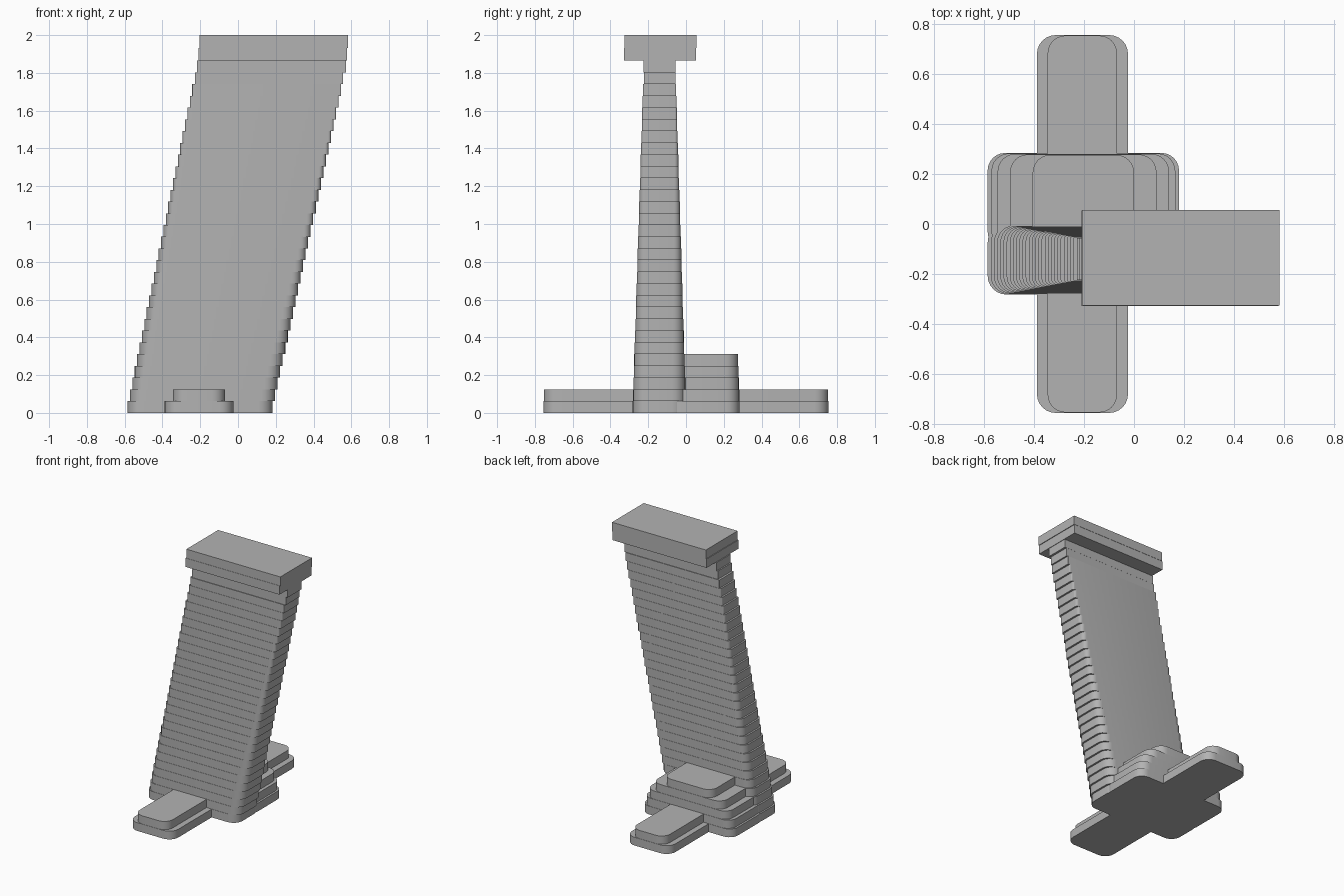
import bpy, bmesh, math

cube = bpy.data.objects.get("Cube")
if cube:
    bpy.data.objects.remove(cube, do_unlink=True)

grey = bpy.data.materials.new("concrete grey")
grey.use_nodes = True
colour = (0.45, 0.45, 0.45, 1)
grey.diffuse_color = colour
grey.node_tree.nodes["Principled BSDF"].inputs["Base Color"].default_value = colour

FLOORS = 30
STEP = 1.865 / FLOORS


def lerp(a, b, t):
    return a + (b - a) * t


def add_slab(bm, x0, x1, y0, y1, z0, z1, r=0.0, segments=6):
    """Upright slab with rounded vertical corners."""
    outline = []
    corners = [(x1 - r, y1 - r), (x0 + r, y1 - r), (x0 + r, y0 + r), (x1 - r, y0 + r)]
    for i, (cx, cy) in enumerate(corners):
        if r < 0.004:
            outline.append((cx, cy))
            continue
        for s in range(segments + 1):
            a = math.pi / 2 * (i + s / segments)
            outline.append((cx + r * math.cos(a), cy + r * math.sin(a)))
    low = [bm.verts.new((x, y, z0)) for x, y in outline]
    high = [bm.verts.new((x, y, z1)) for x, y in outline]
    bm.faces.new(low[::-1])
    bm.faces.new(high)
    n = len(outline)
    for i in range(n):
        j = (i + 1) % n
        bm.faces.new((low[i], low[j], high[j], high[i]))


def make_part(name, slabs):
    bm = bmesh.new()
    for slab in slabs:
        add_slab(bm, *slab)
    mesh = bpy.data.meshes.new(name)
    bm.to_mesh(mesh)
    bm.free()
    mesh.materials.append(grey)
    ob = bpy.data.objects.new(name, mesh)
    bpy.context.collection.objects.link(ob)
    bpy.ops.object.select_all(action='DESELECT')
    ob.select_set(True)
    bpy.context.view_layer.objects.active = ob
    bpy.ops.object.shade_smooth_by_angle(angle=math.radians(35))


# Leaning tower: each floor shifts sideways, gets thinner and sharper-cornered
tower = []
for i in range(FLOORS):
    t = i / (FLOORS - 1)
    tower.append((lerp(-0.585, -0.217, t), lerp(0.183, 0.573, t),
                  lerp(-0.282, -0.224, t), lerp(0.0, -0.056, t),
                  i * STEP, (i + 1) * STEP, lerp(0.075, 0.0, t)))
make_part("leaning_tower", tower)

# Square-cornered cap in two layers
make_part("tower_cap", [
    (-0.21, 0.577, -0.327, 0.053, 1.865, 1.932),
    (-0.205, 0.582, -0.325, 0.055, 1.932, 2.0)])

# Stepped podium behind the tower, narrowing on both sides
insets = [0.0, 0.015, 0.04, 0.09, 0.18]
make_part("rear_podium", [
    (-0.585 + d, 0.18 - d, -0.1, 0.284 - 0.002 * i, i * STEP, (i + 1) * STEP, 0.07)
    for i, d in enumerate(insets)])

# Two-step plinth running front to back
make_part("cross_plinth", [
    (-0.388, -0.024, -0.755, 0.755, 0, STEP, 0.075),
    (-0.345, -0.068, -0.753, 0.753, STEP, 2 * STEP, 0.07)])
